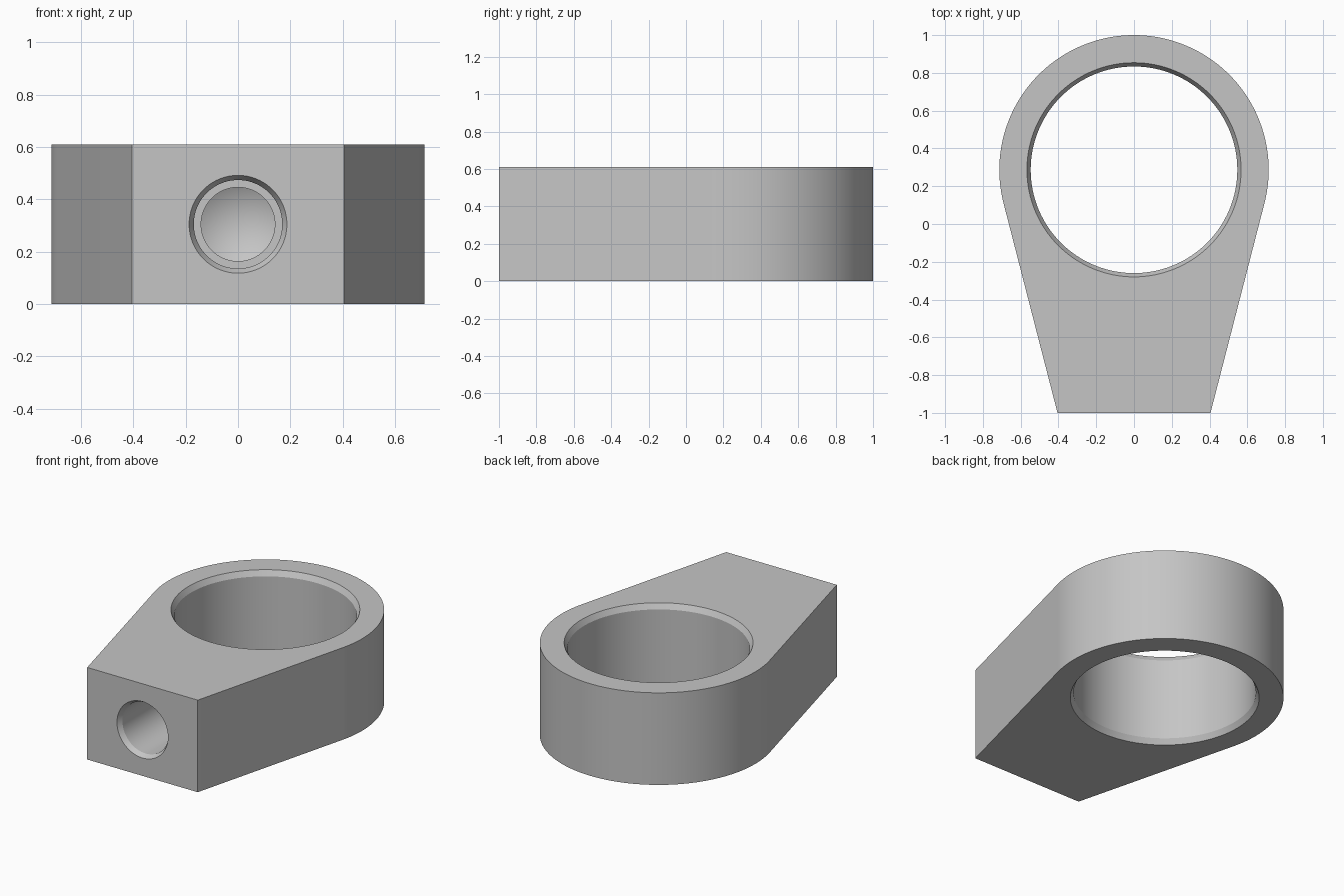
import bpy, bmesh
from math import sin, cos, pi, atan2, acos, hypot
from mathutils import Matrix

if "Cube" in bpy.data.objects:
    bpy.data.objects.remove(bpy.data.objects["Cube"])

HEIGHT, RADIUS, CENTRE_Y = 0.61, 0.713, 0.287
SHANK_HALF, FRONT_Y = 0.405, -1.0
BORE, BORE_RIM, BORE_BEVEL = 0.547, 0.567, 0.035

grey = bpy.data.materials.new("satin grey")
grey.use_nodes = True
grey.diffuse_color = (0.56, 0.56, 0.56, 1)
grey.node_tree.nodes["Principled BSDF"].inputs["Base Color"].default_value = (0.56, 0.56, 0.56, 1)


def finish(name, bm):
    bmesh.ops.recalc_face_normals(bm, faces=bm.faces)
    mesh = bpy.data.meshes.new(name)
    bm.to_mesh(mesh)
    bm.free()
    mesh.materials.append(grey)
    obj = bpy.data.objects.new(name, mesh)
    bpy.context.collection.objects.link(obj)
    return obj


def lathe(name, profile, matrix, steps=128):
    """Closed solid turned about z from (radius, height) points."""
    bm = bmesh.new()
    verts = [bm.verts.new((r, 0, z)) for r, z in profile]
    edges = [bm.edges.new(pair) for pair in zip(verts, verts[1:])]
    bmesh.ops.spin(bm, geom=verts + edges, cent=(0, 0, 0), axis=(0, 0, 1),
                   angle=2 * pi, steps=steps)
    bmesh.ops.remove_doubles(bm, verts=bm.verts, dist=1e-5)
    bmesh.ops.transform(bm, matrix=matrix, verts=bm.verts)
    obj = finish(name, bm)
    obj.hide_render = True
    return obj


# Body: round eye with tangent sides tapering to the flat front
py = FRONT_Y - CENTRE_Y
start = atan2(py, SHANK_HALF) + acos(RADIUS / hypot(SHANK_HALF, py))
sweep, n = pi - 2 * start, 120
angles = [start + sweep * i / n for i in range(n + 1)]
outline = [(SHANK_HALF, FRONT_Y)]
outline += [(RADIUS * cos(a), CENTRE_Y + RADIUS * sin(a)) for a in angles]
outline.append((-SHANK_HALF, FRONT_Y))
bm = bmesh.new()
base = bm.faces.new([bm.verts.new((x, y, 0)) for x, y in outline])
top = bmesh.ops.extrude_face_region(bm, geom=[base])["geom"]
bmesh.ops.translate(bm, vec=(0, 0, HEIGHT),
                    verts=[v for v in top if isinstance(v, bmesh.types.BMVert)])
body = finish("rod_end_body", bm)

# Large bore, bevelled at both rims; the rims are carried past the faces
over = 0.02
flare = BORE_RIM + over * (BORE_RIM - BORE) / BORE_BEVEL
bore = lathe("bore_cutter",
             [(0, -over), (flare, -over), (BORE, BORE_BEVEL),
              (BORE, HEIGHT - BORE_BEVEL), (flare, HEIGHT + over), (0, HEIGHT + over)],
             Matrix.Translation((0, CENTRE_Y, 0)))

# Stepped blind hole in the front, with a bevelled mouth and a conical end
hole = lathe("front_hole_cutter",
             [(0, -over), (0.198, -over), (0.169, 0.032), (0.169, 0.45),
              (0.141, 0.45), (0.141, 0.54), (0, 0.62)],
             Matrix.Translation((0, FRONT_Y, HEIGHT / 2)) @ Matrix.Rotation(-pi / 2, 4, "X"), 96)

bpy.ops.object.select_all(action="DESELECT")
body.select_set(True)
bpy.context.view_layer.objects.active = body
for cutter in (bore, hole):
    cut = body.modifiers.new(cutter.name, "BOOLEAN")
    cut.operation, cut.solver, cut.object = "DIFFERENCE", "EXACT", cutter
    bpy.ops.object.modifier_apply(modifier=cut.name)
    bpy.data.objects.remove(cutter)

bpy.ops.object.shade_smooth_by_angle(angle=0.5)
